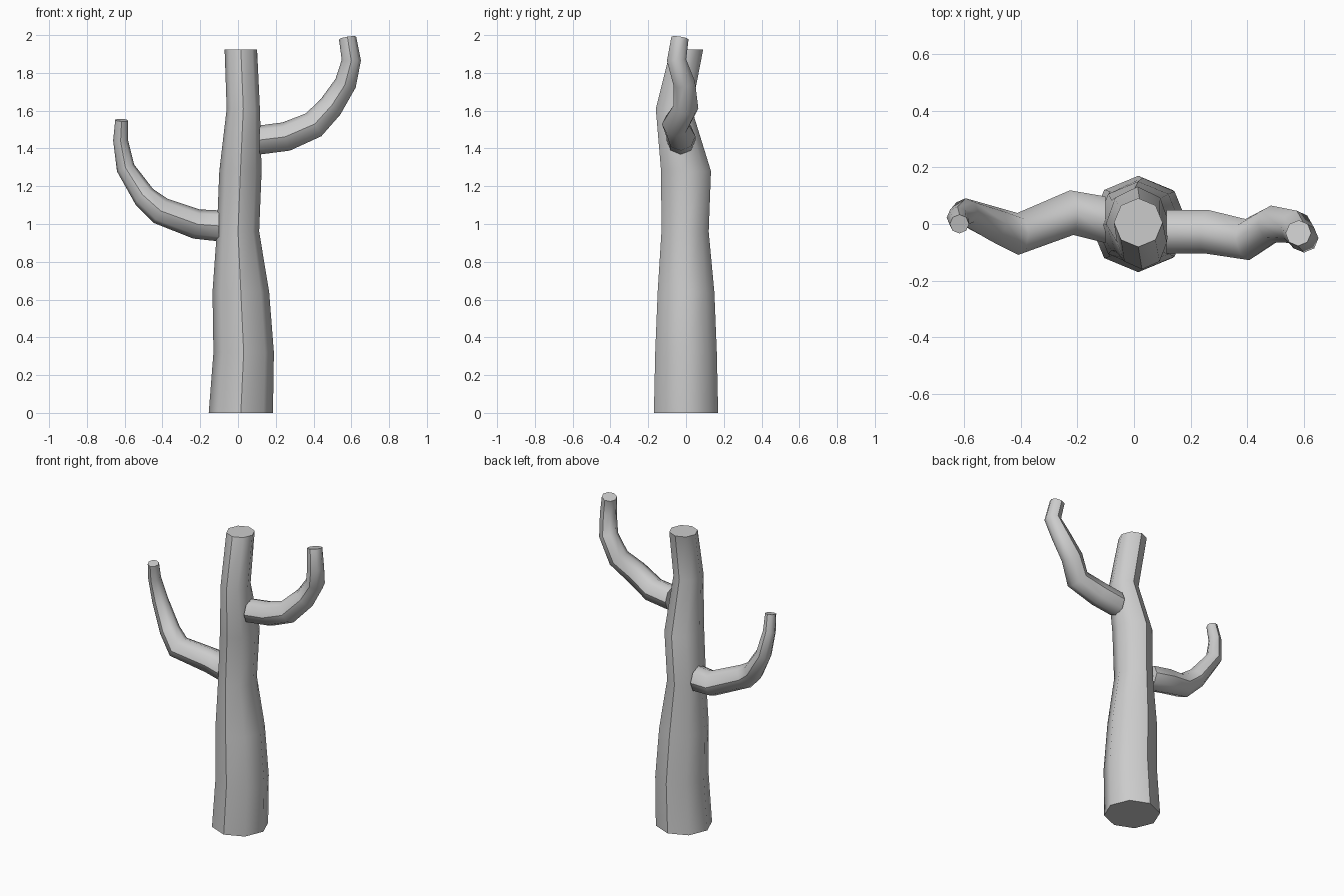
import bpy, bmesh, math
from mathutils import Vector

if "Cube" in bpy.data.objects:
    bpy.data.objects.remove(bpy.data.objects["Cube"])

SIDES = 8


def tube(name, path, upright=False):
    """Loft eight-sided rings along a path of (x, y, z, radius_x, radius_y)."""
    pts = [Vector(p[:3]) for p in path]
    last = len(pts) - 1
    bm = bmesh.new()
    rings = []
    for i, p in enumerate(path):
        if upright:
            t = Vector((0, 0, 1))
        elif i == 0:
            t = Vector((math.copysign(1, pts[1].x), 0, 0))
        else:
            t = (pts[i] - pts[i - 1]).normalized()
            if i < last:
                t = (t + (pts[i + 1] - pts[i]).normalized()).normalized()
        y = Vector((0, 1, 0))
        v = (y - t * y.dot(t)).normalized()
        u = v.cross(t)
        ring = []
        for k in range(SIDES):
            a = math.tau * k / SIDES
            ring.append(bm.verts.new(pts[i] + u * math.cos(a) * p[3] + v * math.sin(a) * p[-1]))
        rings.append(ring)
    for a, b in zip(rings, rings[1:]):
        for k in range(SIDES):
            n = (k + 1) % SIDES
            bm.faces.new((a[k], a[n], b[n], b[k])).smooth = True
    # flat cut ends
    for ring, order in ((rings[0], -1), (rings[-1], 1)):
        cap = bm.faces.new(ring[::order])
        for e in cap.edges:
            e.smooth = False
    # bark creases along front and back
    for a, b in zip(rings, rings[1:]):
        for k in (SIDES // 4, 3 * SIDES // 4):
            bm.edges.get((a[k], b[k])).smooth = False
    bmesh.ops.recalc_face_normals(bm, faces=bm.faces)
    mesh = bpy.data.meshes.new(name)
    bm.to_mesh(mesh)
    bm.free()
    obj = bpy.data.objects.new(name, mesh)
    bpy.context.collection.objects.link(obj)
    return obj


# trunk
tube("trunk", [
    (0.015, 0.00, 0.00, 0.17, 0.17),
    (0.03, 0.00, 0.32, 0.16, 0.163),
    (0.015, 0.00, 0.64, 0.15, 0.15),
    (0.00, -0.005, 0.96, 0.112, 0.125),
    (0.013, 0.00, 1.28, 0.112, 0.132),
    (0.028, -0.065, 1.61, 0.088, 0.095),
    (0.015, 0.005, 1.925, 0.086, 0.086)], upright=True)

# right branch
tube("right_branch", [
    (0.115, -0.027, 1.445, 0.077),
    (0.255, -0.027, 1.463, 0.077),
    (0.40, -0.055, 1.525, 0.073),
    (0.49, 0.00, 1.62, 0.066),
    (0.57, -0.01, 1.746, 0.058),
    (0.60, -0.05, 1.868, 0.051),
    (0.58, -0.032, 1.985, 0.046)])

# left branch
tube("left_branch", [
    (-0.10, 0.015, 0.99, 0.082),
    (-0.22, 0.04, 1.00, 0.079),
    (-0.41, -0.035, 1.07, 0.074),
    (-0.495, 0.00, 1.143, 0.062),
    (-0.595, 0.042, 1.296, 0.049),
    (-0.622, 0.022, 1.444, 0.039),
    (-0.616, 0.00, 1.55, 0.034)])
